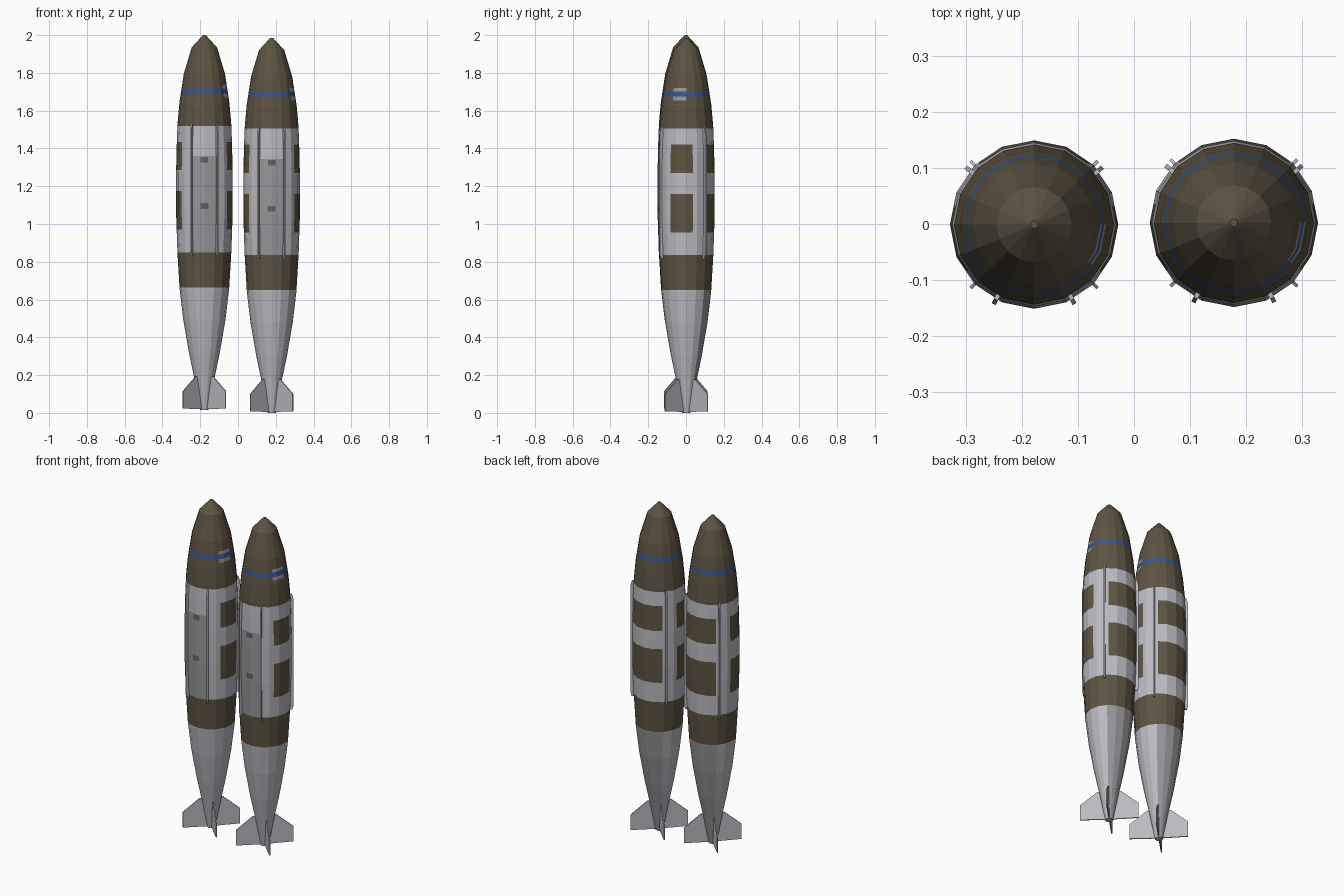
import bpy, bmesh, math
from math import radians, sin, cos, pi

if "Cube" in bpy.data.objects:
    bpy.data.objects.remove(bpy.data.objects["Cube"])

SIDES = 16


def material(name, srgb):
    m = bpy.data.materials.new(name)
    m.diffuse_color = [(c / 255 / 12.92 if c < 11 else ((c / 255 + 0.055) / 1.055) ** 2.4) for c in srgb] + [1]
    m.use_nodes = True
    m.node_tree.nodes["Principled BSDF"].inputs["Base Color"].default_value = m.diffuse_color
    return m


MATS = [material("olive", (93, 83, 66)), material("light_grey", (186, 186, 193)),
        material("mid_grey", (150, 150, 154)), material("stripe_blue", (56, 84, 138)),
        material("dark_grey", (98, 98, 98))]
OLIVE, LIGHT, MID, BLUE, DARK = range(5)

# Body profile (height, radius), tail to nose
PROFILE = [(0.0, 0.022), (0.18, 0.056), (0.30, 0.081), (0.48, 0.112), (0.64, 0.131),
           (0.84, 0.143), (1.05, 0.15), (1.25, 0.15), (1.42, 0.146), (1.52, 0.142),
           (1.63, 0.132), (1.78, 0.109), (1.92, 0.067), (1.98, 0.012), (1.985, 0.007)]
# Extra cuts so painted areas get clean edges
Z_CUTS = [0.65, 0.835, 0.955, 1.065, 1.095, 1.16, 1.27, 1.31, 1.34, 1.345, 1.42, 1.505,
          1.655, 1.675, 1.702, 1.72]
A_CUTS = [-35, 13.5, 48, 132, 166.5, 215, 244, 262, 278, 296]


def radius_at(z):
    for (z0, r0), (z1, r1) in zip(PROFILE, PROFILE[1:]):
        if z <= z1:
            return r0 + (r1 - r0) * (z - z0) / (z1 - z0)
    return PROFILE[-1][1]


def polygon_factor(a):
    # keeps extra points on the flat sides of the 16-gon
    half = pi / SIDES
    return cos(half) / cos(a % (2 * half) - half)


def paint(z, a):
    # a = degrees around the axis, 0 = right, 90 = back, 270 = front
    if z > 1.505:
        if (325 < a < 352) and (1.655 < z < 1.675 or 1.702 < z < 1.72):
            return MID
        return BLUE if 1.675 < z < 1.702 else OLIVE
    if z > 0.835:
        front = 244 < a < 296
        if 262 < a < 278 and (1.065 < z < 1.095 or 1.31 < z < 1.34):
            return DARK
        if front:
            return MID if z < 1.345 else LIGHT
        if 0.955 < z < 1.16 or 1.27 < z < 1.42:
            if a < 13.5 or a > 325 or 48 < a < 132 or 166.5 < a < 215:
                return OLIVE
        return LIGHT
    if z > 0.65:
        return OLIVE
    return MID if 45 < a < 135 else LIGHT


def finish(name, bm, loc):
    bmesh.ops.recalc_face_normals(bm, faces=bm.faces)
    me = bpy.data.meshes.new(name)
    bm.to_mesh(me)
    bm.free()
    ob = bpy.data.objects.new(name, me)
    ob.location = loc
    for m in MATS:
        me.materials.append(m)
    bpy.context.collection.objects.link(ob)
    return ob


def build_body(name, loc):
    heights = sorted({z for z, r in PROFILE} | set(Z_CUTS))
    angles = sorted({i * 360 / SIDES for i in range(SIDES)} | {a % 360 for a in A_CUTS})
    n = len(angles)
    bm = bmesh.new()
    rings = []
    for z in heights:
        ring = []
        for d in angles:
            a = radians(d)
            r = radius_at(z) * polygon_factor(a)
            ring.append(bm.verts.new((r * cos(a), r * sin(a), z)))
        rings.append(ring)
    for k in range(len(heights) - 1):
        zm = (heights[k] + heights[k + 1]) / 2
        for i in range(n):
            j = (i + 1) % n
            f = bm.faces.new((rings[k][i], rings[k][j], rings[k + 1][j], rings[k + 1][i]))
            f.material_index = paint(zm, (angles[i] + (angles[j] or 360)) / 2)
    bm.faces.new(rings[0][::-1]).material_index = LIGHT
    bm.faces.new(rings[-1]).material_index = OLIVE
    finish(name, bm, loc)


def build_plate(name, loc, outline, degrees, thick, mat):
    # flat radial plate: outline is (radius, height)
    a = radians(degrees)
    bm = bmesh.new()
    sides = []
    for s in (-thick / 2, thick / 2):
        sides.append([bm.verts.new((r * cos(a) - s * sin(a), r * sin(a) + s * cos(a), z))
                      for r, z in outline])
    bm.faces.new(sides[0])
    bm.faces.new(sides[1][::-1])
    n = len(outline)
    for i in range(n):
        j = (i + 1) % n
        bm.faces.new((sides[0][i], sides[0][j], sides[1][j], sides[1][i]))
    for f in bm.faces:
        f.material_index = mat
    finish(name, bm, loc)


FIN = [(0.015, 0.005), (0.16, 0.008), (0.16, 0.1), (0.066, 0.178), (0.03, 0.178)]
STRAKE = [(0.13, 0.815), (0.152, 0.815), (0.159, 0.84), (0.159, 1.48), (0.15, 1.515), (0.13, 1.515)]

for side, loc in (("left", (-0.178, -0.001, 0.015)), ("right", (0.178, 0.002, 0.0))):
    build_body(side + "_body", loc)
    # four tail fins
    for i in range(4):
        build_plate(f"{side}_tail_fin_{i + 1}", loc, FIN, 45 + 90 * i, 0.006, LIGHT)
    # four long strakes along the middle
    for i, d in enumerate((40, 140, 243, 297)):
        build_plate(f"{side}_strake_{i + 1}", loc, STRAKE, d, 0.008, LIGHT)
